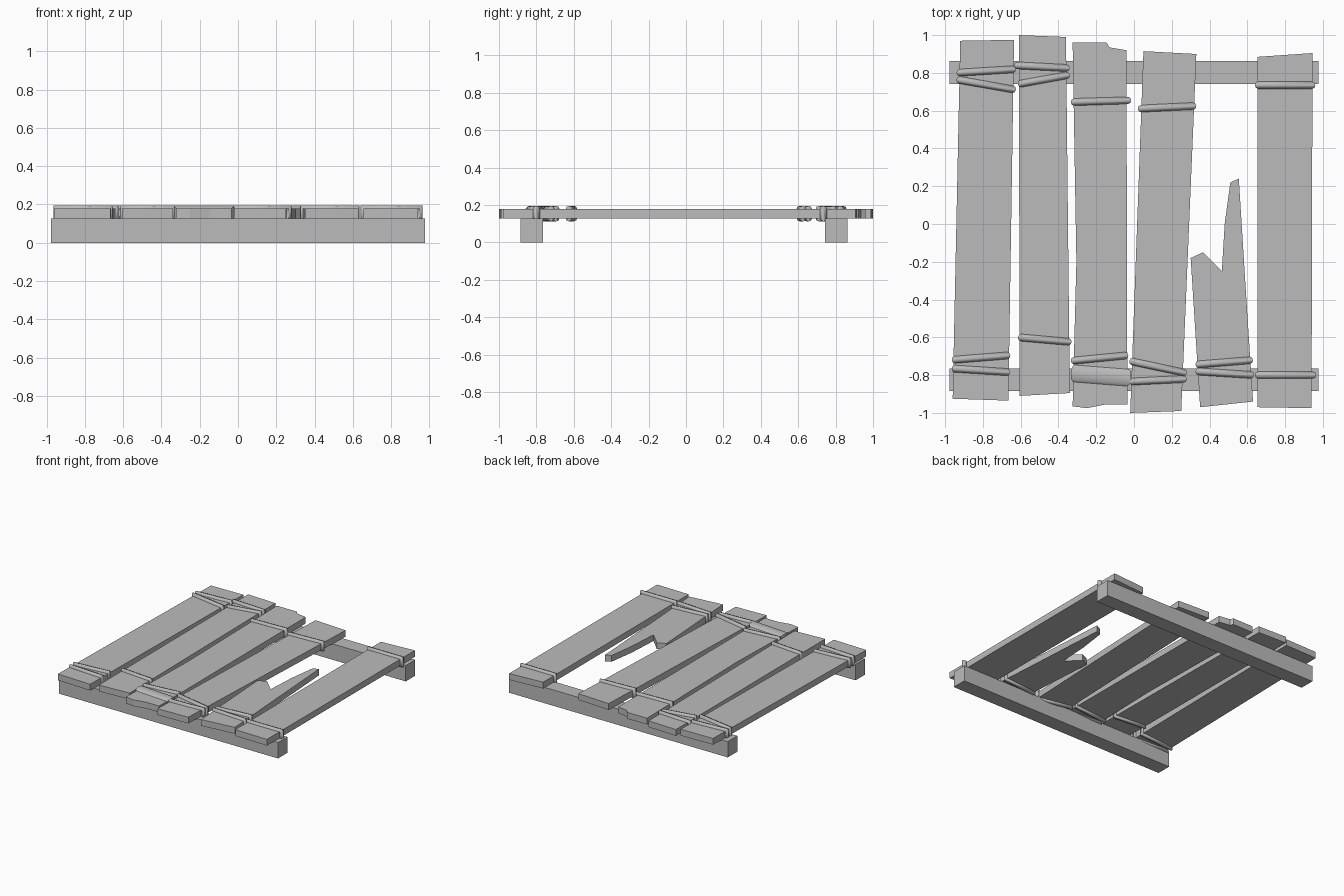
import bpy
import bmesh
import math
from mathutils import Vector

cube = bpy.data.objects.get("Cube")
if cube:
    bpy.data.objects.remove(cube, do_unlink=True)

# One plain grey for everything
grey = bpy.data.materials.new("plain_grey")
grey.use_nodes = True
colour = (0.5, 0.5, 0.5, 1)
grey.diffuse_color = colour
grey.node_tree.nodes["Principled BSDF"].inputs["Base Color"].default_value = colour

BOARD_BOTTOM, BOARD_TOP = 0.128, 0.179


def finish(bm, name):
    """Turn a bmesh into a named object with the shared material."""
    bmesh.ops.recalc_face_normals(bm, faces=bm.faces)
    mesh = bpy.data.meshes.new(name)
    bm.to_mesh(mesh)
    bm.free()
    mesh.materials.append(grey)
    obj = bpy.data.objects.new(name, mesh)
    bpy.context.collection.objects.link(obj)
    return obj


def slab(name, outline, bottom, top):
    """Extrude a flat outline upwards."""
    bm = bmesh.new()
    face = bm.faces.new([bm.verts.new((x, y, bottom)) for x, y in outline])
    grown = bmesh.ops.extrude_face_region(bm, geom=[face])["geom"]
    moved = [v for v in grown if isinstance(v, bmesh.types.BMVert)]
    bmesh.ops.translate(bm, verts=moved, vec=(0, 0, top - bottom))
    return finish(bm, name)


def rope_loop(name, start, end, half_width=0.019, radius=0.016, sides=8):
    """Closed mitred loop wrapped round a board, seen from above as start-end."""
    a, b = Vector((*start, 0)), Vector((*end, 0))
    along = (b - a).normalized()
    across = Vector((-along.y, along.x, 0))
    up = Vector((0, 0, 1))
    a, b = a + along * radius, b - along * radius
    bm = bmesh.new()
    rings = []
    for point, out, z, lift in ((a, -along, BOARD_BOTTOM, -up), (b, along, BOARD_BOTTOM, -up),
                                (b, along, BOARD_TOP, up), (a, -along, BOARD_TOP, up)):
        ring = []
        for i in range(sides):
            t = math.tau * i / sides
            offset = across * half_width * math.cos(t) + (out + lift) * radius * math.sin(t)
            ring.append(bm.verts.new(point + up * z + offset))
        rings.append(ring)
    for k, ring in enumerate(rings):
        following = rings[(k + 1) % len(rings)]
        for i in range(sides):
            j = (i + 1) % sides
            bm.faces.new((ring[i], ring[j], following[j], following[i]))
    obj = finish(bm, name)
    for other in bpy.context.selected_objects:
        other.select_set(False)
    obj.select_set(True)
    bpy.context.view_layer.objects.active = obj
    bpy.ops.object.shade_smooth_by_angle(angle=math.radians(50))
    return obj


# Two cross beams underneath
for name, near, far in (("front_beam", -0.885, -0.765), ("back_beam", 0.742, 0.863)):
    slab(name, [(-0.977, near), (0.977, near), (0.977, far), (-0.977, far)], 0, BOARD_BOTTOM)

# Uneven boards, right to left, one of them snapped
boards = {
    "outer_right_board": [(-.92, .97), (-.635, .975), (-.665, -.935), (-.96, -.925)],
    "second_board": [(-.61, 1), (-.36, .99), (-.34, -.895), (-.605, -.91)],
    "chipped_board": [(-.325, .96), (-.145, .96), (-.13, .935), (-.04, .92), (-.035, -.955),
                      (-.15, -.955), (-.25, -.975), (-.325, -.965), (-.305, -.2)],
    "slanted_board": [(.05, .915), (.33, .9), (.25, -.99), (-.02, -1)],
    "broken_board": [(.35, -.97), (.63, -.94), (.595, -.4), (.555, .24), (.51, .22), (.48, 0),
                     (.465, -.25), (.365, -.15), (.3, -.18)],
    "outer_left_board": [(.655, .885), (.945, .905), (.94, -.975), (.655, -.97)],
}
for name, outline in boards.items():
    slab(name, outline, BOARD_BOTTOM, BOARD_TOP)

# Rope lashings round the board ends
back_ropes = [
    ((-.94, .8), (-.625, .82)), ((-.94, .765), (-.625, .71)),
    ((-.635, .84), (-.34, .825)), ((-.615, .74), (-.34, .79)),
    ((-.335, .645), (-.015, .655)), ((.02, .61), (.33, .625)),
    ((.64, .735), (.96, .735)),
]
front_ropes = [
    ((-.965, -.72), (-.655, -.695)), ((-.965, -.765), (-.655, -.785)),
    ((-.615, -.6), (-.33, -.625)), ((-.335, -.725), (-.03, -.695)),
    ((-.025, -.725), (.28, -.79)), ((-.025, -.835), (.28, -.82)),
    ((.325, -.745), (.63, -.72)), ((.325, -.78), (.635, -.8)),
    ((.64, -.8), (.965, -.8)),
]
for group, ropes in (("back_rope", back_ropes), ("front_rope", front_ropes)):
    for number, (start, end) in enumerate(ropes, 1):
        rope_loop(f"{group}_{number}", start, end)

# One wide strap on the chipped board
rope_loop("wide_strap", (-.335, -.79), (-.015, -.815), half_width=0.045)
